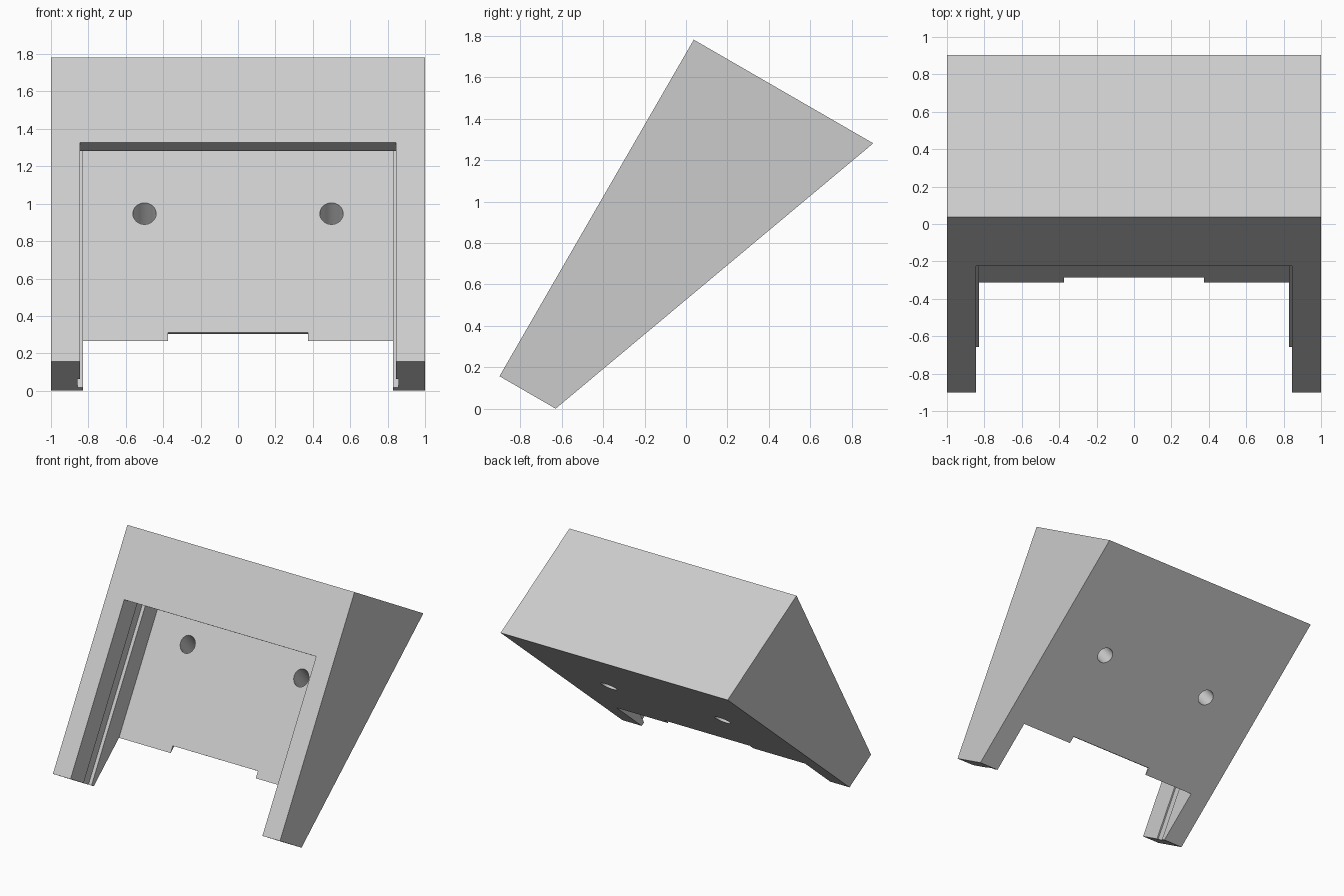
import bpy, bmesh, math
from mathutils import Vector

cube = bpy.data.objects.get("Cube")
if cube:
    bpy.data.objects.remove(cube, do_unlink=True)

# Tilted frame: u runs up the sloping front face, v runs into the body
ORIGIN = Vector((0, -0.9, 0.157))
U = Vector((0, 0.5, math.sqrt(3) / 2))
V = Vector((0, math.sqrt(3) / 2, -0.5))


def place(x, u, v):
    return ORIGIN + Vector((x, 0, 0)) + U * u + V * v


def prism(name, profile, half_width):
    """Extrude a (u, v) profile symmetrically across x."""
    bm = bmesh.new()
    face = bm.faces.new([bm.verts.new(place(-half_width, u, v)) for u, v in profile])
    extruded = bmesh.ops.extrude_face_region(bm, geom=[face])["geom"]
    verts = [g for g in extruded if isinstance(g, bmesh.types.BMVert)]
    bmesh.ops.translate(bm, verts=verts, vec=(2 * half_width, 0, 0))
    bmesh.ops.recalc_face_normals(bm, faces=bm.faces)
    mesh = bpy.data.meshes.new(name)
    bm.to_mesh(mesh)
    bm.free()
    obj = bpy.data.objects.new(name, mesh)
    bpy.context.collection.objects.link(obj)
    return obj


def box(name, half_width, u0, u1, v0, v1):
    return prism(name, [(u0, v0), (u1, v0), (u1, v1), (u0, v1)], half_width)


def hole(name, x):
    """Screw hole drilled square to the sloping back."""
    axis = (U * -0.344 + V * 0.939).normalized()
    bpy.ops.mesh.primitive_cylinder_add(
        vertices=32, radius=0.0625, depth=0.6,
        location=place(x, 1.175, 0.455) + axis * 0.2,
        rotation=axis.to_track_quat("Z", "Y").to_euler())
    obj = bpy.context.object
    obj.name = name
    return obj


# Wedge body
body = prism("wedge_body", [(0, 0), (1.875, 0), (1.875, 1.0), (0, 0.313)], 1.0)

# Pocket with a top lip, side grooves, bottom notch and two screw holes
cutters = [
    box("front_window", 0.845, -0.2, 1.351, -0.2, 0.12),
    box("pocket_behind_lip", 0.845, -0.2, 1.65, 0.09, 0.24),
    box("side_grooves", 0.857, -0.2, 1.65, 0.19, 0.28),
    box("pocket_floor", 0.83, -0.2, 1.65, 0.22, 0.455),
    box("bottom_notch", 0.375, -0.2, 0.442, 0.4, 0.7),
    hole("right_hole", -0.5),
    hole("left_hole", 0.5),
]
for cutter in cutters:
    cutter.hide_render = True
    mod = body.modifiers.new(cutter.name, "BOOLEAN")
    mod.operation = "DIFFERENCE"
    mod.solver = "EXACT"
    mod.object = cutter

# Bake the cuts and drop the helpers
bpy.context.view_layer.update()
evaluated = body.evaluated_get(bpy.context.evaluated_depsgraph_get())
baked = bpy.data.meshes.new_from_object(evaluated)
body.modifiers.clear()
body.data = baked
for cutter in cutters:
    bpy.data.objects.remove(cutter, do_unlink=True)

# Single light grey material
grey = bpy.data.materials.new("light_grey")
grey.use_nodes = True
color = (0.6, 0.6, 0.6, 1)
grey.diffuse_color = color
grey.node_tree.nodes["Principled BSDF"].inputs["Base Color"].default_value = color
body.data.materials.clear()
body.data.materials.append(grey)

# Smooth only the hole walls
bpy.ops.object.select_all(action="DESELECT")
body.select_set(True)
bpy.context.view_layer.objects.active = body
bpy.ops.object.shade_smooth_by_angle(angle=math.radians(15))
